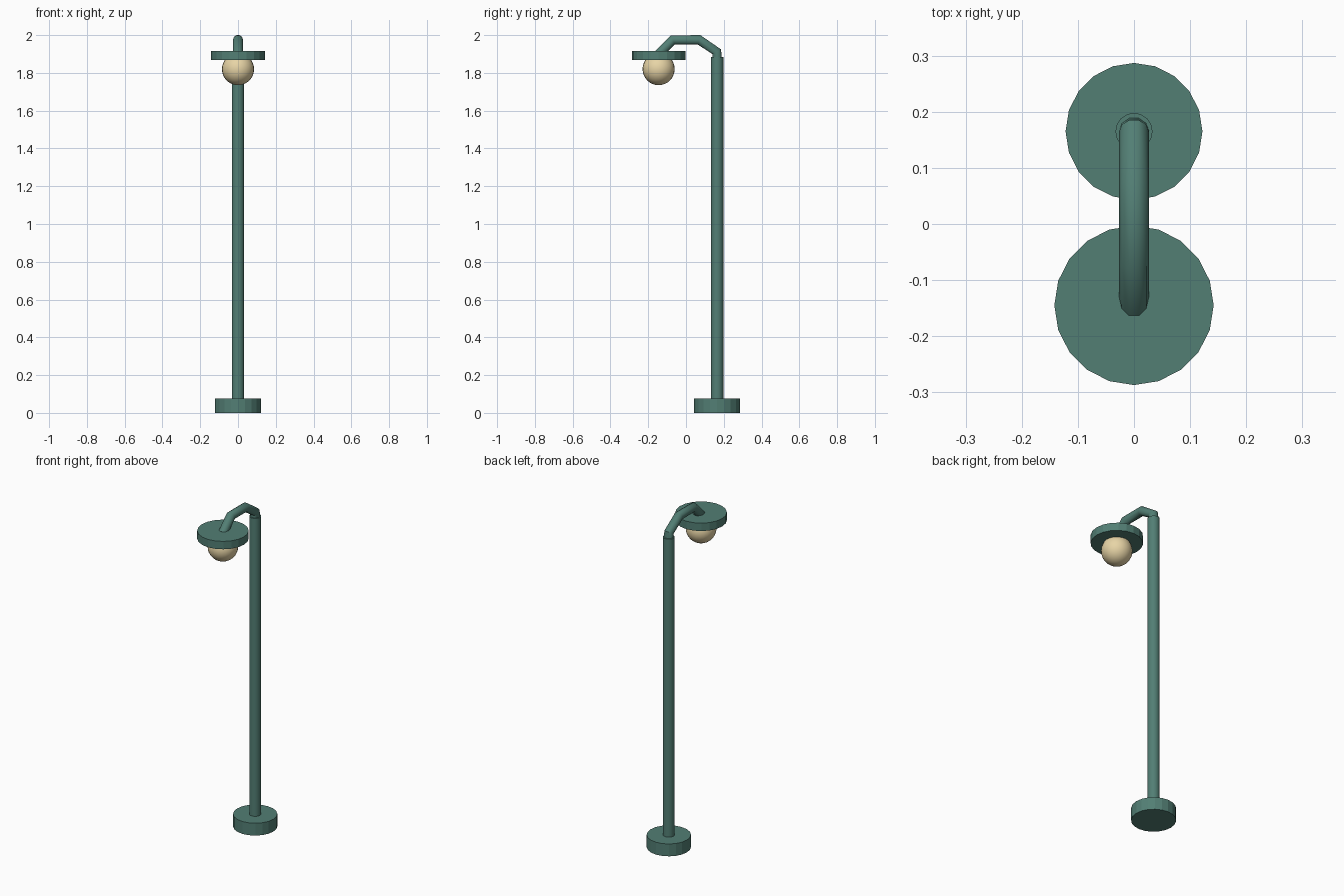
import bpy
import math

if "Cube" in bpy.data.objects:
    bpy.data.objects.remove(bpy.data.objects["Cube"])


def material(name, color):
    m = bpy.data.materials.new(name)
    m.diffuse_color = (*color, 1)
    m.use_nodes = True
    m.node_tree.nodes["Principled BSDF"].inputs["Base Color"].default_value = m.diffuse_color
    return m


GREEN = material("green_paint", (0.085, 0.21, 0.175))
GLOW = material("warm_glass", (0.80, 0.66, 0.38))


def finish(name, mat, smooth):
    ob = bpy.context.object
    ob.name = name
    ob.data.materials.append(mat)
    if smooth:
        bpy.ops.object.shade_smooth_by_angle(angle=math.radians(40))
    return ob


def disc(name, y, radius, z0, z1, sides, smooth=False):
    bpy.ops.mesh.primitive_cylinder_add(vertices=sides, radius=radius, depth=z1 - z0,
                                        location=(0, y, (z0 + z1) / 2))
    return finish(name, GREEN, smooth)


POLE_Y, LAMP_Y = 0.165, -0.145

# Foot, post and flat lamp shade
disc("base", POLE_Y, 0.122, 0.0, 0.075, 20)
disc("pole", POLE_Y, 0.033, 0.07, 1.885, 16, smooth=True)
disc("lamp_shade", LAMP_Y, 0.142, 1.867, 1.915, 20)

# Round bulb below the shade
bpy.ops.mesh.primitive_uv_sphere_add(segments=24, ring_count=16, radius=0.085,
                                     location=(0, LAMP_Y, 1.82))
finish("bulb", GLOW, True)

# Bent arm from the post over to the shade
curve = bpy.data.curves.new("arm", "CURVE")
curve.dimensions = "3D"
curve.bevel_depth = 0.027
curve.bevel_resolution = 3
curve.use_fill_caps = True
path = [(POLE_Y, 1.86), (POLE_Y - 0.002, 1.912), (0.069, 1.975), (-0.069, 1.975), (LAMP_Y, 1.898)]
spline = curve.splines.new("POLY")
spline.points.add(len(path) - 1)
for p, (y, z) in zip(spline.points, path):
    p.co = (0, y, z, 1)
arm = bpy.data.objects.new("arm", curve)
bpy.context.collection.objects.link(arm)
bpy.ops.object.select_all(action="DESELECT")
arm.select_set(True)
bpy.context.view_layer.objects.active = arm
bpy.ops.object.convert(target="MESH")
finish("arm", GREEN, True)
